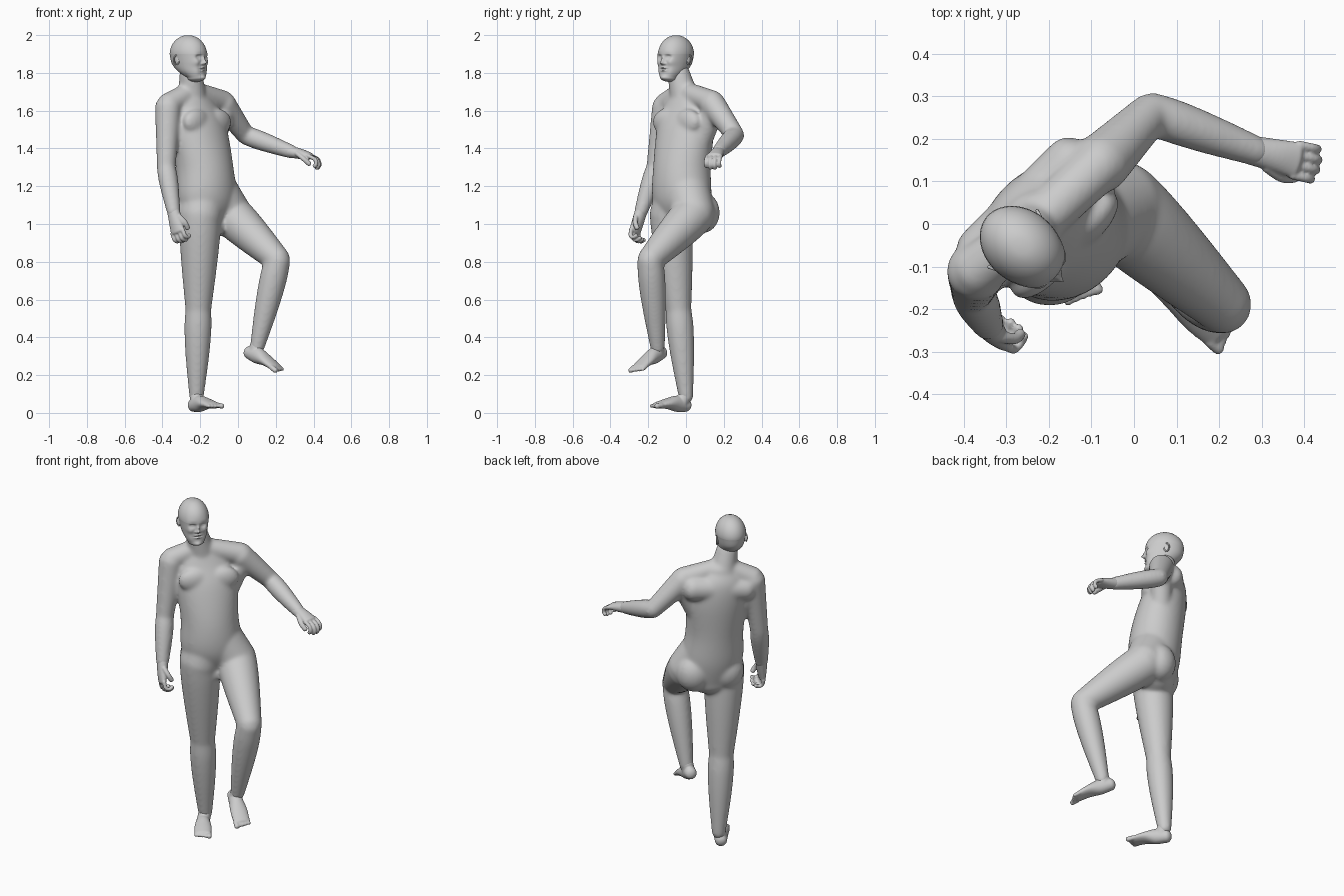
import bpy, bmesh, math
from mathutils import Vector

cube = bpy.data.objects.get("Cube")
if cube:
    bpy.data.objects.remove(cube)

skin = bpy.data.materials.new("grey skin")
skin.use_nodes = True
skin.diffuse_color = (.6, .6, .6, 1)
skin.node_tree.nodes["Principled BSDF"].inputs["Base Color"].default_value = skin.diffuse_color

UP = Vector((0, 0, 1))
LEFT = Vector((1, 1, 0)).normalized()       # chest's own left
FRONT = Vector((1, -1, 0)).normalized()     # where the chest faces


def body_point(sideways, forward, height):
    return LEFT * sideways + FRONT * forward + UP * height


def spline(keys, steps):
    """Smooth curve through tuples of equal length."""
    curve = []
    for i in range(len(keys) - 1):
        before, start, end = keys[max(i - 1, 0)], keys[i], keys[i + 1]
        after = keys[min(i + 2, len(keys) - 1)]
        for step in range(steps):
            t = step / steps
            curve.append([b + t / 2 * (c - a + t * (2 * a - 5 * b + 4 * c - d + t * (3 * (b - c) + d - a)))
                          for a, b, c, d in zip(before, start, end, after)])
    return curve + [list(keys[-1])]


def loft(bm, keys, side=LEFT, flat=False, steps=5, segs=24, rounding=(.8, .8)):
    """Round-ended tube through (centre, half width, half depth) keys."""
    rows = spline([(*centre, width, depth) for centre, width, depth in keys], steps)
    centres = [Vector(row[:3]) for row in rows]
    last = len(rows) - 1
    rings = []
    for i, row in enumerate(rows):
        along = centres[min(i + 1, last)] - centres[max(i - 1, 0)]
        rings.append((centres[i], UP if flat else along.normalized(), row[3], row[4]))

    def cap(ring, height):
        centre, along, width, depth = ring
        height *= min(width, depth)
        angles = [math.pi / 2 * k / 8 for k in range(1, 8)]
        return [(centre + along * height * math.sin(q), along, width * math.cos(q), depth * math.cos(q))
                for q in angles]

    rings = cap(rings[0], -rounding[0])[::-1] + rings + cap(rings[-1], rounding[1])
    loops = []
    for centre, along, width, depth in rings:
        normal = along.cross(side).normalized()
        across = normal.cross(along)
        angles = [math.tau * k / segs for k in range(segs)]
        loops.append([bm.verts.new(centre + across * width * math.cos(q) + normal * depth * math.sin(q))
                      for q in angles])
    for low, high in zip(loops, loops[1:]):
        for k in range(segs):
            bm.faces.new((low[k - 1], low[k], high[k], high[k - 1]))
    bm.faces.new(loops[0][::-1])
    bm.faces.new(loops[-1])


def limb(bm, start, end, start_radius, end_radius, belly=0):
    """Tapered limb segment whose muscle swells nearer the upper joint."""
    keys = []
    for k in range(7):
        t = k / 6
        radius = start_radius + (end_radius - start_radius) * t + belly * math.sin(math.pi * t ** .7)
        keys.append((start.lerp(end, t), radius, radius))
    loft(bm, keys)


def blob(bm, centre, radii, left=LEFT, front=FRONT):
    """Ellipsoid with radii along left, front and up."""
    made = bmesh.ops.create_uvsphere(bm, u_segments=20, v_segments=12, radius=1)["verts"]
    for v in made:
        x, y, z = v.co
        v.co = centre + left * x * radii[0] - front * y * radii[1] + UP * z * radii[2]


def finish(bm, name, voxel=None, smooth=None):
    bmesh.ops.recalc_face_normals(bm, faces=bm.faces)
    mesh = bpy.data.meshes.new(name)
    bm.to_mesh(mesh)
    bm.free()
    mesh.materials.append(skin)
    mesh.shade_smooth()
    ob = bpy.data.objects.new(name, mesh)
    bpy.context.collection.objects.link(ob)
    if voxel:
        fuse = ob.modifiers.new("fuse", "REMESH")
        fuse.mode, fuse.voxel_size, fuse.use_smooth_shade = "VOXEL", voxel, True
        soften = ob.modifiers.new("soften", "SMOOTH")
        soften.factor, soften.iterations = .5, smooth


# Pose: the joints of each side
arms = {
    "left": dict(shoulder=(-.08, .14, 1.635), elbow=(.04, .26, 1.47), wrist=(.29, .17, 1.38),
                 knuckles=(.38, .15, 1.36), palm=(0, 0, -1)),
    "right": dict(shoulder=(-.37, -.11, 1.62), elbow=(-.38, -.16, 1.3), wrist=(-.34, -.24, 1.06),
                  knuckles=(-.32, -.27, .96), palm=(.6, .8, 0)),
}
legs = {
    "left": dict(hip=(-.04, .04, 1.05), knee=(.21, -.19, .81), ankle=(.1, -.15, .34),
                 heel=(.06, -.13, .32), toe=(.2, -.25, .24)),
    "right": dict(hip=(-.2, -.08, 1.04), knee=(-.21, -.04, .55), ankle=(-.22, 0, .08),
                  heel=(-.235, 0, .04), toe=(-.13, -.15, .04)),
}
for joints in (*arms.values(), *legs.values()):
    joints.update({joint: Vector(place) for joint, place in joints.items()})

# Torso, from the groin up to the neck
bm = bmesh.new()
torso = [(-.12, -.11, 1, .13, .1), (-.13, -.1, 1.13, .17, .14), (-.14, -.11, 1.3, .16, .145),
         (-.15, -.145, 1.5, .17, .13), (-.16, -.17, 1.62, .15, .1), (-.17, -.17, 1.69, .09, .07)]
loft(bm, [(body_point(*row[:3]), *row[3:]) for row in torso], flat=True, segs=40)
nape, throat = body_point(-.17, -.17, 1.64), Vector((-.25, -.04, 1.8))
limb(bm, nape, throat, .08, .06)
limb(bm, body_point(-.3, -.2, 1.58), body_point(0, -.2, 1.6), .07, .07)         # upper back
for turn in (-1, 1):
    blob(bm, body_point(-.15 + turn * .08, -.08, 1.54), (.09, .045, .07))     # chest muscle
    blob(bm, body_point(-.11 + turn * .09, -.14, 1.06), (.1, .09, .11))       # buttock
blob(bm, body_point(-.12, -.02, .99), (.03, .03, .04))                         # groin

# Arms, with the slopes from the neck and the flank to the shoulder
for side, arm in arms.items():
    turn = 1 if side == "left" else -1
    limb(bm, nape.lerp(throat, .4), arm["shoulder"] + UP * .01, .055, .063)
    limb(bm, arm["shoulder"] - UP * .04, body_point(-.15 + turn * .08, -.14, 1.36), .06, .06)
    limb(bm, arm["shoulder"], arm["elbow"], .07, .05)
    limb(bm, arm["elbow"], arm["wrist"], .05, .036, belly=.006)

# Legs, with the flank running into each hip
for leg in legs.values():
    limb(bm, body_point(-.13, -.11, 1.24), leg["hip"], .13, .115)
    limb(bm, leg["hip"], leg["knee"], .112, .069, belly=.006)
    limb(bm, leg["knee"], leg["ankle"], .068, .038, belly=.012)
finish(bm, "body", voxel=.0075, smooth=26)

# Feet and toes
for side, leg in legs.items():
    bm = bmesh.new()
    heel, toe = leg["heel"], leg["toe"]
    way = (toe - heel).normalized()
    across = way.cross(UP).normalized()
    widths, depths = (.034, .04, .048, .046), (.035, .043, .028, .018)
    loft(bm, [(heel.lerp(toe, k / 3) + UP * .01 * math.sin(math.pi * k / 3), widths[k], depths[k])
              for k in range(4)], side=across)
    limb(bm, leg["ankle"] + UP * .02, heel.lerp(toe, .2), .036, .036)
    inner = across if side == "left" else -across
    for k in range(5):
        root = toe + inner * (.034 - .018 * k) - way * .004 * k
        thick = .01 if k else .014
        limb(bm, root, root + way * .03 - UP * .004, thick, thick)
    finish(bm, side + "_foot", voxel=.005, smooth=5)

# Hands: a palm, four curled fingers and a thumb
for side, arm in arms.items():
    bm = bmesh.new()
    wrist, knuckles, palm = arm["wrist"], arm["knuckles"], arm["palm"]
    way = (knuckles - wrist).normalized()
    thumbward = palm.cross(way).normalized() * (1 if side == "left" else -1)
    loft(bm, [(wrist - way * .02, .034, .032), (wrist.lerp(knuckles, .5), .039, .027),
              (knuckles, .043, .019)], side=thumbward)
    for k in range(4):
        root = knuckles + thumbward * .024 * (k - 1.5)
        reach = 1 if k % 3 else .85
        bends = [root, root + (way * .04 + palm * .01) * reach, root + (way * .052 + palm * .035) * reach,
                 root + (way * .04 + palm * .055) * reach]
        loft(bm, [(bend, .011, .011) for bend in bends], segs=12)
    root = wrist + way * .03 + thumbward * .03
    bends = [root, root + way * .04 + thumbward * .015 + palm * .02, root + way * .07 + thumbward * .01 + palm * .04]
    loft(bm, [(bend, .014, .013) for bend in bends], segs=12)
    finish(bm, side + "_hand", voxel=.004, smooth=4)

# Head: a domed skull tapering to the jaw
FACE = Vector((.76, -.65, 0)).normalized()
EAR = UP.cross(FACE)
CENTRE = Vector((-.264, -.052, 0))
skull = [(1.775, .055, .045, .05), (1.81, .024, .064, .08), (1.85, .005, .075, .1), (1.9, 0, .084, .107)]
bm = bmesh.new()
loft(bm, [(CENTRE + FACE * forward + UP * height, width, depth) for height, forward, width, depth in skull],
     side=EAR, flat=True, steps=18, segs=112, rounding=(.5, 1.19))

# Features: sideways, height, amount, half width, half height
features = dict(
    temple=(.055, 1.86, .01, .02, .05), jaw=(.045, 1.8, .008, .02, .03),
    eye_socket=(.03, 1.884, -.011, .015, .01), eyelid=(.03, 1.883, .005, .01, .006),
    brow=(.03, 1.904, .004, .02, .008), cheek=(.042, 1.855, .006, .018, .016),
    nostril=(.013, 1.849, .007, .006, .006), nose_tip=(0, 1.854, .022, .009, .01),
    nose_bridge=(0, 1.872, .011, .007, .014), upper_lip=(0, 1.828, .006, .017, .005),
    mouth=(0, 1.82, -.004, .02, .003), lower_lip=(0, 1.812, .006, .015, .005),
    chin=(0, 1.775, .008, .02, .012))
for v in bm.verts:
    offset = v.co - CENTRE
    if offset.dot(FACE) > .02:
        for sideways, height, amount, width, tall in features.values():
            away = (abs(offset.dot(EAR)) - sideways) / width
            above = (offset.z - height) / tall
            v.co += FACE * amount * math.exp(-away ** 2 - above ** 2)
finish(bm, "head")

# Ears: a curved rim around a shallow bowl
for turn, name in ((1, "left_ear"), (-1, "right_ear")):
    bm = bmesh.new()
    out = EAR * turn
    hub = CENTRE + out * .076 - FACE * .012 + UP * 1.868
    blob(bm, hub, (.006, .013, .024), EAR, FACE)
    angles = [math.radians(angle) for angle in range(-70, 260, 40)]
    rim = [hub + FACE * .014 * math.cos(q) + UP * .025 * math.sin(q) + out * (.005 - .006 * math.cos(q))
           for q in angles]
    loft(bm, [(place, .004, .004) for place in rim], side=out, segs=10)
    finish(bm, name)
